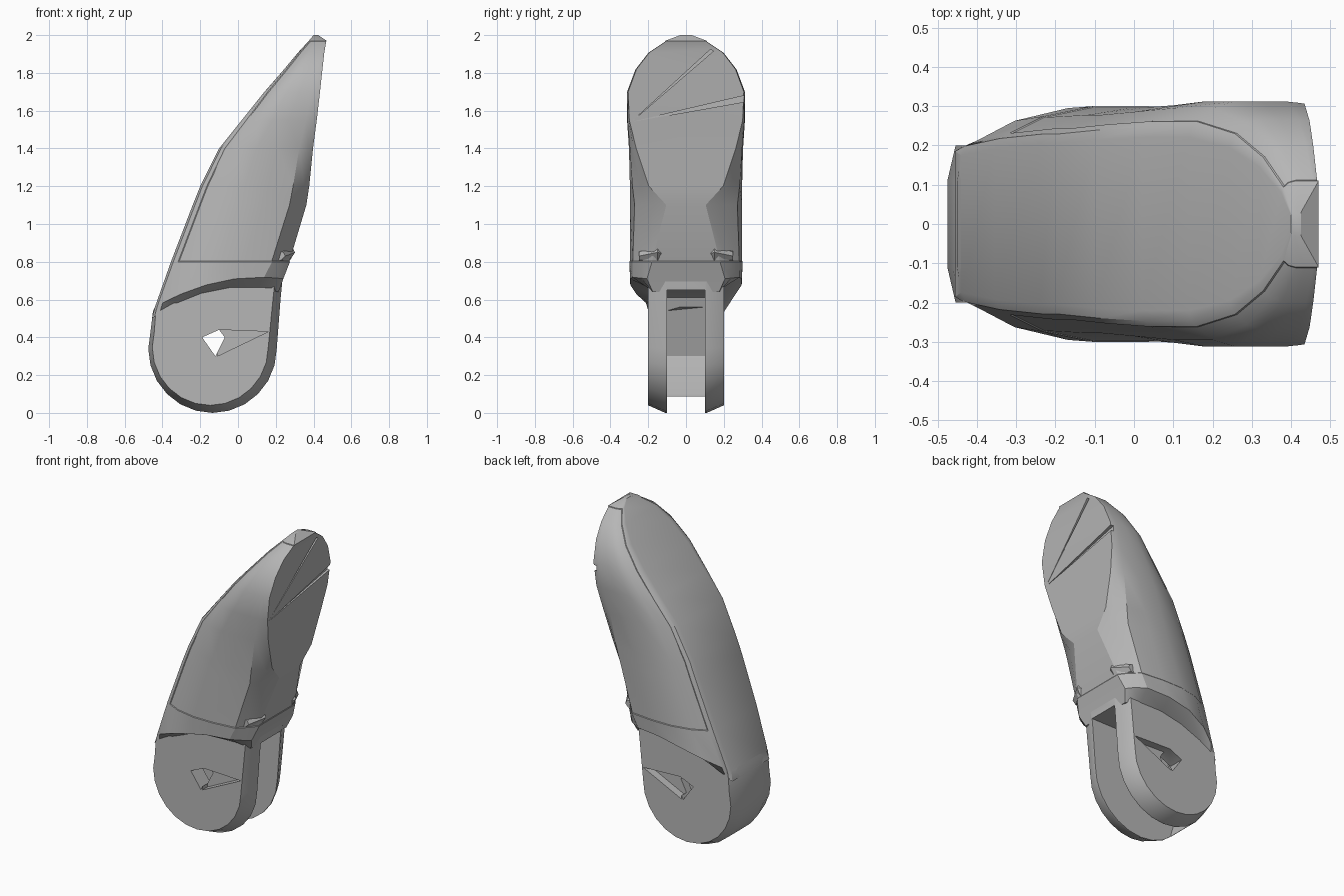
import bpy, bmesh, math

cube = bpy.data.objects.get("Cube")
if cube:
    bpy.data.objects.remove(cube, do_unlink=True)

grey = bpy.data.materials.new("mid grey")
grey.use_nodes = True
grey.diffuse_color = (0.47, 0.47, 0.47, 1)
grey.node_tree.nodes["Principled BSDF"].inputs["Base Color"].default_value = grey.diffuse_color


def make_object(name, bm):
    bmesh.ops.recalc_face_normals(bm, faces=bm.faces[:])
    mesh = bpy.data.meshes.new(name)
    bm.to_mesh(mesh)
    bm.free()
    mesh.materials.append(grey)
    obj = bpy.data.objects.new(name, mesh)
    bpy.context.collection.objects.link(obj)
    return obj


def bridge(bm, rings):
    """Skin closed vertex rings of equal length and cap both ends."""
    n = len(rings[0])
    strips = [[bm.faces.new([low[i], low[(i + 1) % n], high[(i + 1) % n], high[i]])
               for i in range(n)] for low, high in zip(rings, rings[1:])]
    bm.faces.new(rings[0])
    bm.faces.new(rings[-1])
    bmesh.ops.recalc_face_normals(bm, faces=bm.faces[:])
    return strips


def prism(name, sections, axis="y"):
    """Join outlines along y (points are x, z) or along x (points are y, z)."""
    bm = bmesh.new()
    bridge(bm, [[bm.verts.new((a, d, b) if axis == "y" else (d, a, b)) for a, b in outline]
                for d, outline in sections])
    return make_object(name, bm)


def carve(obj, cutters):
    for cutter in cutters:
        mod = obj.modifiers.new("cut", "BOOLEAN")
        mod.operation, mod.solver, mod.object = "DIFFERENCE", "EXACT", cutter
    graph = bpy.context.evaluated_depsgraph_get()
    mesh = bpy.data.meshes.new_from_object(obj.evaluated_get(graph))
    obj.modifiers.clear()
    obj.data = mesh


def smooth(obj, angle):
    obj.data.shade_smooth()
    obj.data.set_sharp_from_angle(angle=math.radians(angle))


# Upper segment: back x, z; front x, z; half width; flat share of back and front; arch
levels = [
    (-.455, .50, .215, .64, .195, .95, .9, .08),
    (-.44, .56, .24, .71, .295, .59, .7, .06),
    (-.355, .8, .275, .8, .30, .64, .6, 0),
    (-.24, 1.1, .365, 1.1, .30, .68, .35, 0),
    (-.2, 1.2, .38, 1.2, .30, .68, .66, 0),
    (-.1, 1.4, .40, 1.4, .305, .7, .87, 0),
    (.02, 1.55, .42, 1.55, .315, .7, .96, 0),
    (.14, 1.7, .437, 1.7, .315, .7, .98, 0),
    (.245, 1.82, .45, 1.82, .27, .72, .98, 0),
    (.32, 1.91, .46, 1.91, .20, .72, .98, 0),
    (.375, 1.97, .47, 1.97, .11, .72, 1, 0),
    (.40, 2.0, .425, 2.0, .03, .72, 1, 0),
]
bm = bmesh.new()
rings = []
for bx, bz, fx, fz, w, b, f, arch in levels:
    corner = min(1, b + .13)
    half = [(0, b), (.02, (b + corner) / 2 + .02), (.06, corner), (.2, min(1, corner / 2 + .53)),
            (.4, 1), (.62, 1), (.85, .87 + .13 * f), (.95, .38 + .62 * f), (1, f)]
    loop = half + [(t, -y) for t, y in reversed(half)]
    rings.append([bm.verts.new((bx + (fx - bx) * t, y * w,
                                bz + (fz - bz) * t + arch * 4 * t * (1 - t))) for t, y in loop])
strips = bridge(bm, rings)
# Fine seam around the front sleeve
sleeve = [face for strip in strips[2:10] for face in strip[2:15]]
bmesh.ops.inset_region(bm, faces=sleeve, thickness=.004, depth=-.003, use_even_offset=True)
upper = make_object("finger_upper_segment", bm)


# Round knuckle with two prongs, tapering outwards from the slot
def knuckle_outline(cx, cz, radius, shoulder):
    arc = [(cx + radius * math.cos(math.radians(a)), cz + radius * math.sin(math.radians(a)))
           for a in range(165, 361, 15)]
    return arc + shoulder


inner = knuckle_outline(-.135, .34, .34, [(.225, .6), (.24, .75), (-.34, .75), (-.45, .54)])
outer = knuckle_outline(-.147, .347, .307, [(.185, .6), (.2, .74), (-.33, .74), (-.435, .54)])
knuckle = prism("knuckle_prongs", [(-.2, outer), (-.11, inner), (.11, inner), (.2, outer)])

# Slot with a sloping back wall, pivot hole and recesses
slot_outline = [(-.36, -.1), (-.36, .1), (-.42, .3), (-.32, .61), (-.2, .65), (.5, .65), (.5, -.1)]
slot = prism("slot_cutter", [(-.1, slot_outline), (.1, slot_outline)])
hole_outline = [(-.19, .4), (-.1, .44), (-.07, .4), (-.12, .3)]
hole = prism("hole_cutter", [(-.5, hole_outline), (.5, hole_outline)])
recess_outline = [(-.1, .44), (.16, .43), (-.11, .3)]
recess = [prism("recess_cutter", [(s * .15, recess_outline), (s * .25, recess_outline)])
          for s in (-1, 1)]

# Narrow creases fanning across the flat pad
creases = [prism("crease_cutter", [(.412, pts), (.6, pts)], axis="x") for pts in (
    [(-.29, 1.54), (.33, 1.65), (.33, 1.685)],
    [(-.29, 1.54), (.145, 1.915), (.13, 1.925)])]

carve(knuckle, [slot, hole] + recess)
carve(upper, [slot] + creases)
for cutter in [slot, hole] + recess + creases:
    bpy.data.objects.remove(cutter, do_unlink=True)
smooth(upper, 27)
smooth(knuckle, 28)

# Small lips above the prongs, fading outwards
lip_outline = [(.2, .78), (.27, .8), (.302, .85), (.28, .89), (.22, .9)]
lip_end = [(.2, .8), (.23, .81), (.25, .83), (.24, .85), (.21, .86)]
for side, label in ((1, "left"), (-1, "right")):
    lip = prism(label + "_lip", [(side * .09, lip_end), (side * .15, lip_outline),
                                 (side * .25, lip_end)])
    smooth(lip, 28)
